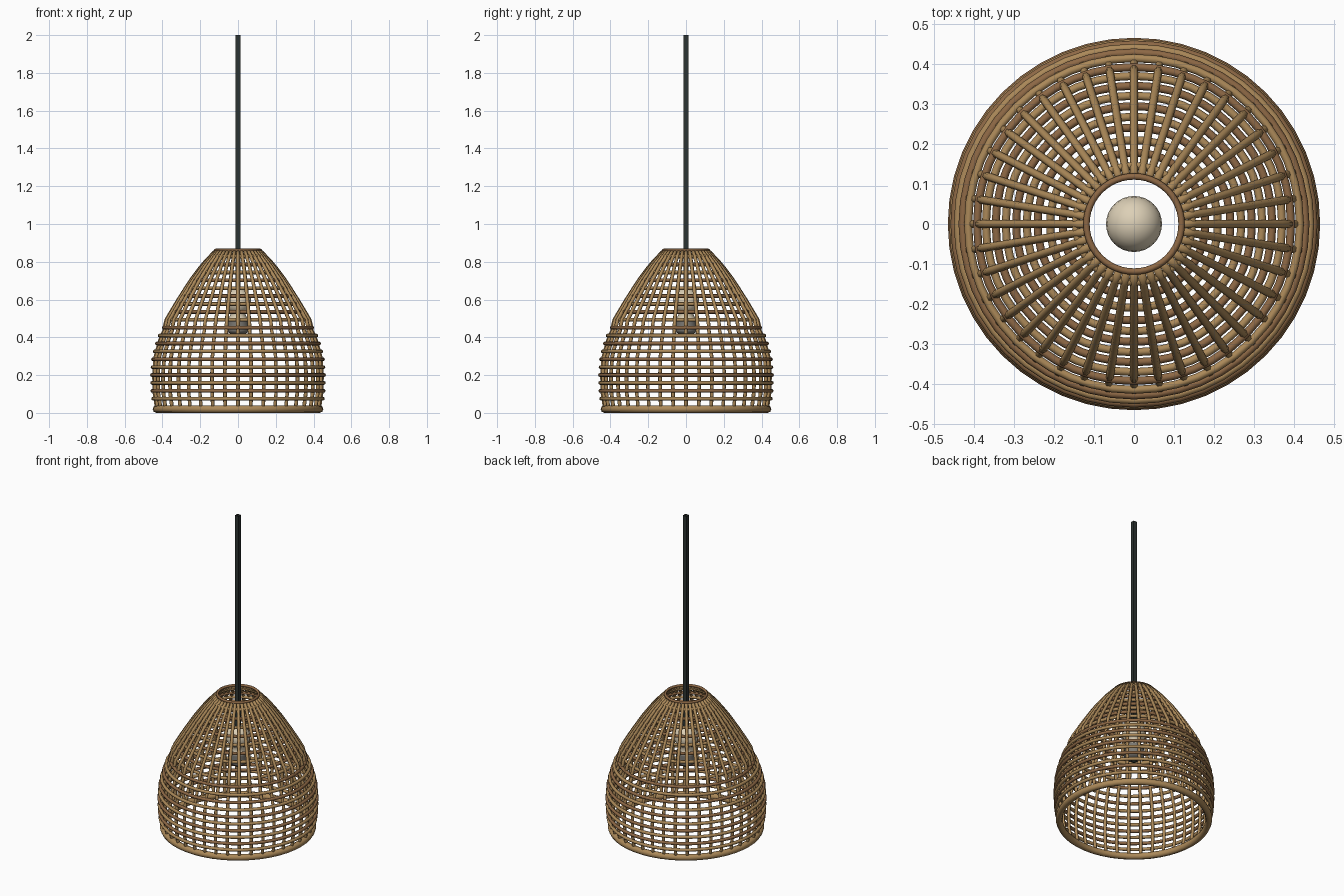
import bpy, bmesh, math
from mathutils import Vector

cube = bpy.data.objects.get("Cube")
if cube:
    bpy.data.objects.remove(cube)


def material(name, rgb):
    m = bpy.data.materials.new(name)
    m.use_nodes = True
    m.diffuse_color = (*rgb, 1)
    m.node_tree.nodes["Principled BSDF"].inputs["Base Color"].default_value = (*rgb, 1)
    return m


TAN = material("light rattan", (0.41, 0.25, 0.10))
BROWN = material("brown rattan", (0.27, 0.14, 0.06))
BLACK = material("black cord", (0.025, 0.034, 0.031))
GLASS = material("warm glass", (0.72, 0.63, 0.47))
METAL = material("grey metal", (0.20, 0.19, 0.17))


def finish(name, bm, mat, smooth=True):
    bmesh.ops.recalc_face_normals(bm, faces=bm.faces)
    me = bpy.data.meshes.new(name)
    bm.to_mesh(me)
    bm.free()
    ob = bpy.data.objects.new(name, me)
    bpy.context.collection.objects.link(ob)
    me.materials.append(mat)
    for p in me.polygons:
        p.use_smooth = smooth


def sweep(bm, path, radius, sides=8, closed=False, cap=False):
    """Tube along a path of points."""
    n = len(path)
    rows = []
    for i, p in enumerate(path):
        a = path[(i - 1) % n] if closed else path[max(i - 1, 0)]
        b = path[(i + 1) % n] if closed else path[min(i + 1, n - 1)]
        t = (b - a).normalized()
        ref = Vector((0, 0, 1)) if closed else Vector((-p.y, p.x, 0))
        u = ref.normalized()
        v = t.cross(u).normalized()
        rows.append([bm.verts.new(p + radius * (math.cos(k * math.tau / sides) * u
                     + math.sin(k * math.tau / sides) * v)) for k in range(sides)])
    for i in range(n if closed else n - 1):
        r, s = rows[i], rows[(i + 1) % n]
        for k in range(sides):
            j = (k + 1) % sides
            bm.faces.new((r[k], r[j], s[j], s[k]))
    if cap:
        bm.faces.new(rows[0])
        bm.faces.new(rows[-1])


def lathe(name, profile, mat, segs=32):
    bm = bmesh.new()
    vs = [bm.verts.new((r, 0, z)) for r, z in profile]
    es = [bm.edges.new(e) for e in zip(vs, vs[1:])]
    bmesh.ops.spin(bm, geom=vs + es, cent=(0, 0, 0), axis=(0, 0, 1),
                   angle=math.tau, steps=segs)
    bmesh.ops.remove_doubles(bm, verts=bm.verts, dist=1e-5)
    finish(name, bm, mat)


# Shade outline: radius at each height, through the middle of the canes
OUTLINE = [(0.02, 0.44), (0.1, 0.453), (0.2, 0.456), (0.3, 0.448), (0.4, 0.42),
           (0.5, 0.367), (0.6, 0.307), (0.7, 0.243), (0.8, 0.168), (0.86, 0.118)]


def radius_at(z):
    for (z0, r0), (z1, r1) in zip(OUTLINE, OUTLINE[1:]):
        if z <= z1:
            return r0 + (r1 - r0) * (z - z0) / (z1 - z0)
    return OUTLINE[-1][1]


def ring(name, r, z, tube, mat, segs=48):
    bm = bmesh.new()
    sweep(bm, [Vector((r * math.cos(i * math.tau / segs),
                       r * math.sin(i * math.tau / segs), z)) for i in range(segs)],
          tube, closed=True)
    finish(name, bm, mat)


# Horizontal canes in two alternating shades
RINGS = 19
for i in range(RINGS):
    z = 0.075 + i * 0.0418
    ring(f"ring_cane_{i + 1}", radius_at(z), z, 0.010, BROWN if i % 2 else TAN)

# Thick bottom rim and thin top rim
ring("bottom_rim", 0.432, 0.02, 0.02, TAN)
ring("top_rim", 0.119, 0.861, 0.008, BROWN)

# Upright canes: outside the rings near the top, inside them lower down
STAVES = 40
bm = bmesh.new()
for k in range(STAVES):
    a = k * math.tau / STAVES
    path = []
    for i in range(31):
        z = 0.02 + i * 0.0278
        out = 0.010 * max(-1, min(1, (z - 0.46) / 0.025)) * min(1, (0.87 - z) / 0.1)
        r = radius_at(z) + out
        path.append(Vector((r * math.cos(a), r * math.sin(a), z)))
    sweep(bm, path, 0.01, 6, cap=True)
finish("upright_canes", bm, TAN)

# Square hanging cord, open at the ends
HALF = 0.0125
bm = bmesh.new()
corners = [(-HALF, -HALF), (HALF, -HALF), (HALF, HALF), (-HALF, HALF)]
low, high = [[bm.verts.new((x, y, z)) for x, y in corners] for z in (0.65, 2.0)]
for k in range(4):
    j = (k + 1) % 4
    bm.faces.new((low[k], low[j], high[j], high[k]))
finish("cord", bm, BLACK, smooth=False)

# Bulb, glass up, with a metal base and a contact tip
arc = [math.radians(-60 + 15 * i) for i in range(11)]
lathe("bulb_glass", [(0.05, 0.5)] + [(0.07 * math.cos(t), 0.59 + 0.07 * math.sin(t))
                                    for t in arc], GLASS)
base = [(0.055 + (0.004 if i % 2 else 0), 0.5 - i * 0.012) for i in range(7)]
lathe("bulb_base", [(0, 0.5)] + base + [(0.03, 0.415), (0, 0.415)], METAL)
lathe("bulb_contact", [(0.016, 0.416), (0.012, 0.4), (0, 0.398)], BLACK, 12)
